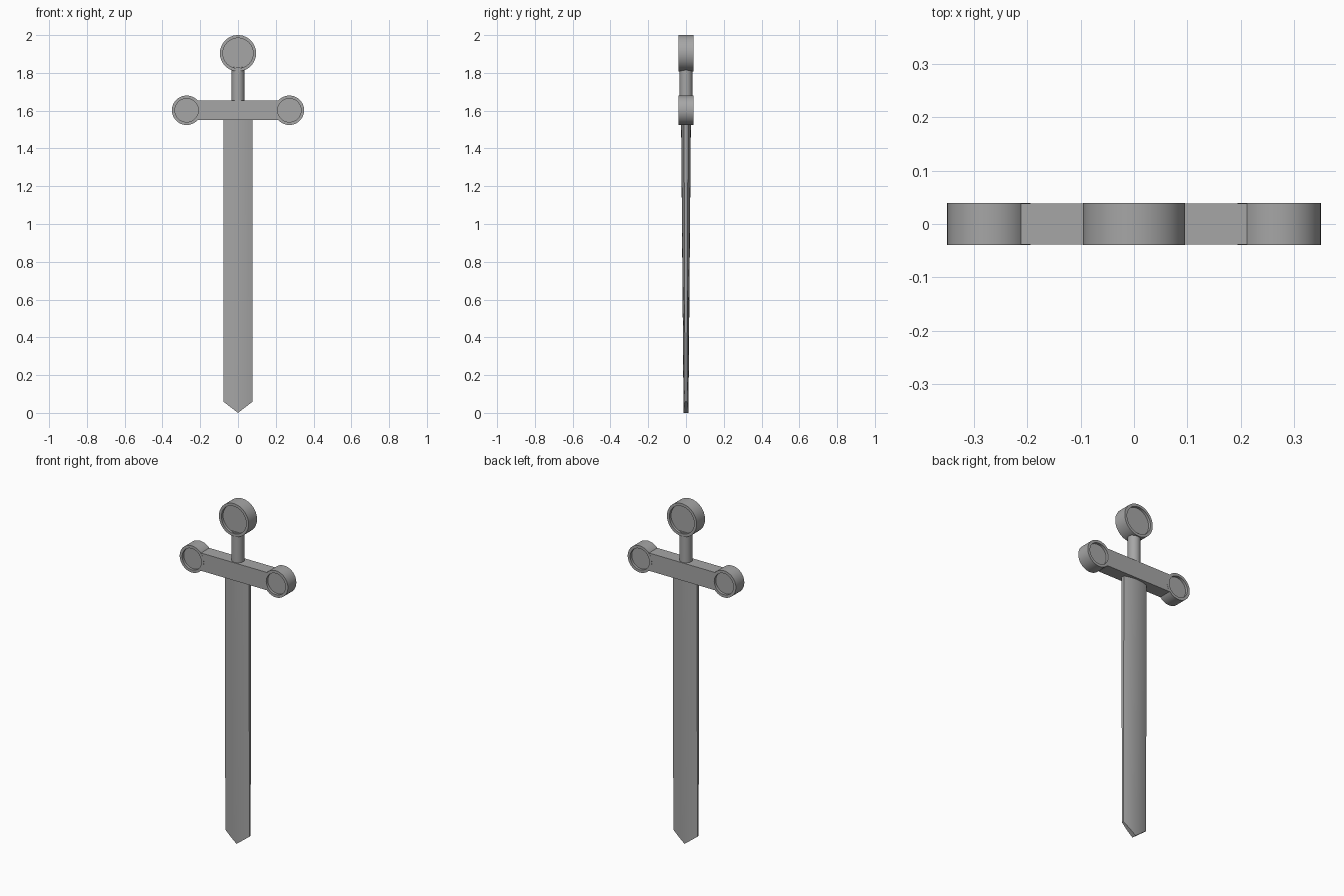
import bpy, bmesh, math
from mathutils import Matrix, Vector

cube = bpy.data.objects.get("Cube")
if cube:
    bpy.data.objects.remove(cube, do_unlink=True)

# Single plain grey
grey = bpy.data.materials.new("plain_grey")
grey.use_nodes = True
colour = (0.38, 0.38, 0.38, 1)
grey.diffuse_color = colour
grey.node_tree.nodes["Principled BSDF"].inputs["Base Color"].default_value = colour


def finish(name, bm):
    bmesh.ops.remove_doubles(bm, verts=bm.verts, dist=0.0001)
    bmesh.ops.recalc_face_normals(bm, faces=bm.faces)
    mesh = bpy.data.meshes.new(name)
    bm.to_mesh(mesh)
    bm.free()
    mesh.materials.append(grey)
    obj = bpy.data.objects.new(name, mesh)
    bpy.context.collection.objects.link(obj)
    bpy.ops.object.select_all(action='DESELECT')
    obj.select_set(True)
    bpy.context.view_layer.objects.active = obj
    bpy.ops.object.shade_smooth_by_angle(angle=math.radians(30))
    return obj


def rimmed_disc(name, x, z, radius, rim, half=0.039, recess=0.015):
    """Disc facing front and back, with a raised rim around each face."""
    inner, floor = radius - rim, half - recess
    profile = [(0, -floor), (inner, -floor), (inner, -half), (radius, -half),
               (radius, half), (inner, half), (inner, floor), (0, floor)]
    bm = bmesh.new()
    verts = [bm.verts.new((r, y, 0)) for r, y in profile]
    edges = [bm.edges.new(pair) for pair in zip(verts, verts[1:])]
    bmesh.ops.spin(bm, geom=verts + edges, cent=(0, 0, 0), axis=(0, 1, 0),
                   angle=math.tau, steps=48)
    bmesh.ops.translate(bm, verts=bm.verts, vec=(x, 0, z))
    return finish(name, bm)


# Pommel and guard ends
rimmed_disc("pommel", 0, 1.904, 0.096, 0.016)
for side, label in ((1, "left"), (-1, "right")):
    rimmed_disc(label + "_guard_end", side * 0.272, 1.602, 0.078, 0.016)

# Cross guard
bm = bmesh.new()
bmesh.ops.create_cube(bm, size=1)
bmesh.ops.scale(bm, verts=bm.verts, vec=(0.424, 0.077, 0.104))
bmesh.ops.translate(bm, verts=bm.verts, vec=(0, 0, 1.602))
finish("cross_guard", bm)

# Round grip
bm = bmesh.new()
bmesh.ops.create_cone(bm, cap_ends=True, segments=32, radius1=0.034,
                      radius2=0.034, depth=0.19,
                      matrix=Matrix.Translation(Vector((0, 0, 1.735))))
finish("grip", bm)

# Blade: lens section with blunt edges, tapering in thickness to a short point
half_width, top, point, steps = 0.078, 1.56, 0.06, 16


def blade_column(u):
    """Front top, front bottom, back bottom, back top at u in -1..1."""
    bottom = point * abs(u)
    def depth(z):
        middle = 0.013 + 0.013 * z / top
        return middle * (1 - 0.6 * u * u)
    x = u * half_width
    return [(x, -depth(top), top), (x, -depth(bottom), bottom),
            (x, depth(bottom), bottom), (x, depth(top), top)]


bm = bmesh.new()
columns = [[bm.verts.new(p) for p in blade_column(2 * i / steps - 1)]
           for i in range(steps + 1)]
for a, b in zip(columns, columns[1:]):
    for i in range(4):
        j = (i + 1) % 4
        bm.faces.new((a[i], a[j], b[j], b[i]))
bm.faces.new(columns[0])
bm.faces.new(columns[-1])
finish("blade", bm)
